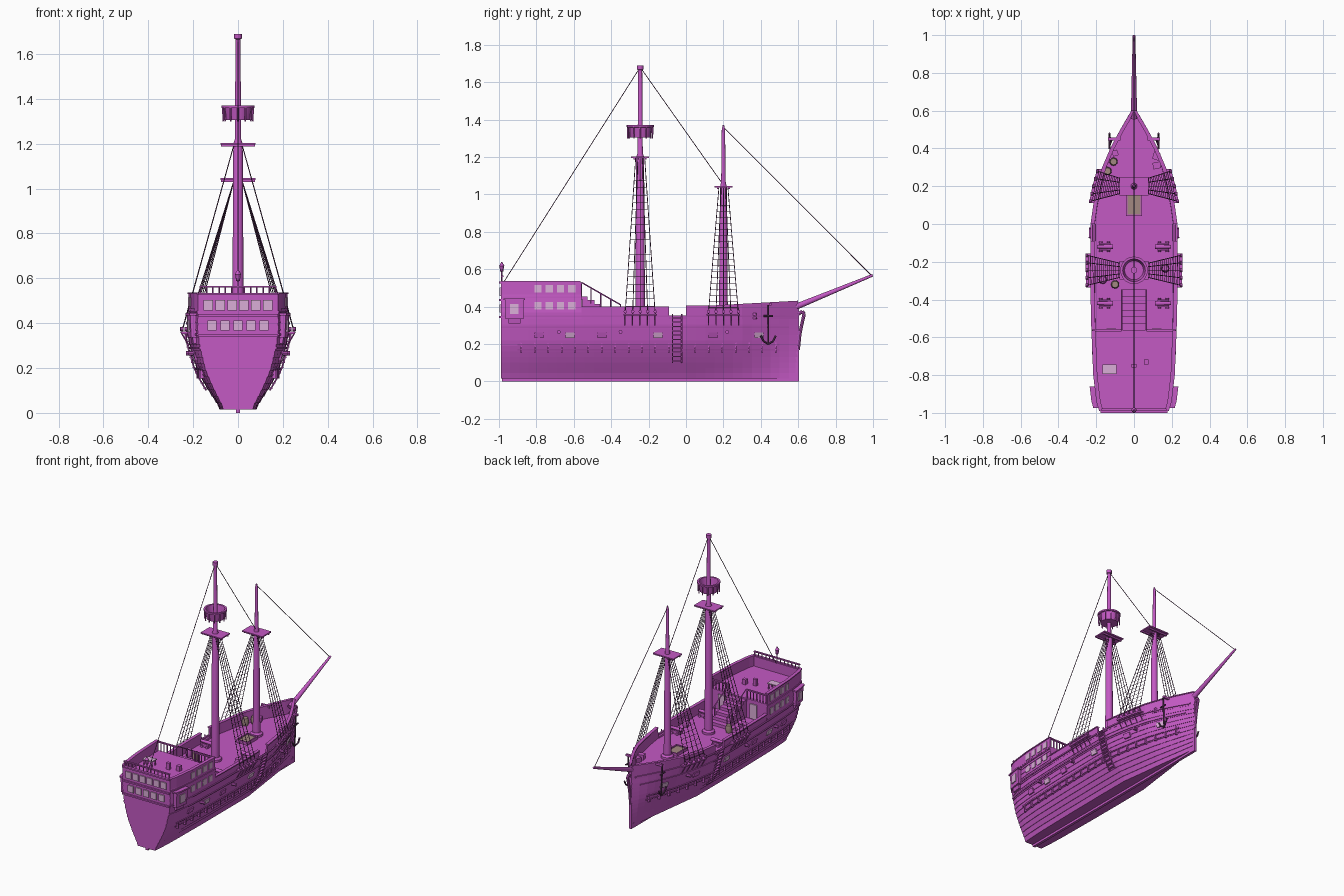
import bpy, bmesh, math
from mathutils import Vector, Matrix

if "Cube" in bpy.data.objects:
    bpy.data.objects.remove(bpy.data.objects["Cube"])

def mat(name, col):
    m = bpy.data.materials.new(name)
    m.diffuse_color = col
    m.use_nodes = True
    m.node_tree.nodes["Principled BSDF"].inputs["Base Color"].default_value = m.diffuse_color
    return m

WOOD = mat("painted_wood", (0.55, 0.10, 0.55, 1))
PALE = mat("pale_glass", (0.70, 0.42, 0.68, 1))
KHAKI = mat("khaki_wood", (0.36, 0.25, 0.22, 1))
ROPE = mat("dark_rope", (0.12, 0.04, 0.12, 1))

def interp(pts, t):
    for (a, u), (b, v) in zip(pts, pts[1:]):
        if t <= b:
            return u + (v - u) * max(0, (t - a) / (b - a))
    return pts[-1][1]

PLAN = [(-1, .175), (-.95, .192), (-.8, .21), (-.5, .222), (-.2, .226), (0, .224), (.1, .21),
        (.2, .19), (.3, .163), (.4, .12), (.5, .067), (.6, .008)]
SECT = [(.02, .35), (.1, .58), (.15, .71), (.2, .82), (.3, .95), (.36, 1), (.55, 1)]

def hw(y, z):
    """Half width of the hull at length y and height z."""
    return interp(PLAN, y) * interp(SECT, z) ** (1 + 1.2 * max(0, y))

def finish(name, bm, m=WOOD, mirror=False, smooth=False):
    bmesh.ops.recalc_face_normals(bm, faces=bm.faces)
    me = bpy.data.meshes.new(name)
    bm.to_mesh(me)
    bm.free()
    me.materials.append(m)
    ob = bpy.data.objects.new(name, me)
    bpy.context.collection.objects.link(ob)
    if mirror:
        ob.modifiers.new("mirror", 'MIRROR')
    if smooth:
        bpy.context.view_layer.objects.active = ob
        ob.select_set(True)
        bpy.ops.object.shade_smooth_by_angle(angle=math.radians(40))
        ob.select_set(False)
    return ob

def loft(bm, rings):
    vs = [[bm.verts.new(p) for p in r] for r in rings]
    n = len(vs[0])
    for a, b in zip(vs, vs[1:]):
        for i in range(n):
            bm.faces.new((a[i], a[(i + 1) % n], b[(i + 1) % n], b[i]))
    bm.faces.new(vs[0])
    bm.faces.new(vs[-1])

def stations(y0, y1, step=.05):
    n = max(1, math.ceil((y1 - y0) / step))
    return [y0 + (y1 - y0) * i / n for i in range(n + 1)]

def block(name, y0, y1, z0, z1, rows):
    """Solid slice of the hull with overlapping planks."""
    rings = []
    for y in stations(y0, y1):
        side = []
        for i in range(rows):
            a, b = z0 + (z1 - z0) * i / rows, z0 + (z1 - z0) * (i + 1) / rows
            side += [(hw(y, a) + .003, y, a), (hw(y, b), y, b)]
        rings.append(side + [(-x, q, z) for x, q, z in reversed(side)])
    bm = bmesh.new()
    loft(bm, rings)
    return finish(name, bm)

def strip(name, y0, y1, z0, z1, inner, outer, m=WOOD):
    """Band that follows both hull sides; z0/z1 may be functions of y."""
    rings = []
    for y in stations(y0, y1):
        a = z0(y) if callable(z0) else z0
        b = z1(y) if callable(z1) else z1
        rings.append([(max(0, hw(y, z) + o), y, z) for z, o in
                      ((a, inner), (a, outer), (b, outer), (b, inner))])
    bm = bmesh.new()
    loft(bm, rings)
    return finish(name, bm, m, True)

def boxes(name, items, m=WOOD, mirror=False):
    """Items are (centre, size[, yaw])."""
    bm = bmesh.new()
    for c, s, *yaw in items:
        M = Matrix.Translation(c) @ Matrix.Rotation(yaw[0] if yaw else 0, 4, 'Z') @ Matrix.Diagonal((*s, 1))
        bmesh.ops.create_cube(bm, size=1, matrix=M)
    return finish(name, bm, m, mirror)

def rods(name, segs, r, n=5, m=WOOD, mirror=False, r2=None):
    bm = bmesh.new()
    for p, q in segs:
        p, q = Vector(p), Vector(q)
        M = Matrix.Translation((p + q) / 2) @ (q - p).to_track_quat('Z', 'Y').to_matrix().to_4x4()
        bmesh.ops.create_cone(bm, cap_ends=True, segments=n, radius1=r, radius2=r if r2 is None else r2,
                              depth=(q - p).length, matrix=M)
    return finish(name, bm, m, mirror, n > 7)

def lathe(name, prof, x, y, n=20, m=WOOD):
    bm = bmesh.new()
    loft(bm, [[(x + r * math.cos(2 * math.pi * i / n), y + r * math.sin(2 * math.pi * i / n), z)
               for i in range(n)] for r, z in prof])
    return finish(name, bm, m, False, True)

def path(pts):
    return list(zip(pts, pts[1:]))

# Hull, aft castle and keel
DECK, POOP = .335, .465
sheer = lambda y: .40 + .025 * max(0, (y - .15) / .45)
block("hull", -.99, .6, .015, DECK, 11)
block("aft_castle", -.99, -.56, DECK, POOP, 4)
boxes("keel", [((0, -.2, .016), (.018, 1.57, .032)), ((0, .594, .21), (.016, .018, .42))])

# Bulwarks with cap rails, leaving an entry gap amidships
for nm, y0, y1, z0, z1 in (("aft", -.99, -.565, POOP, lambda y: .53), ("mid", -.56, -.09, DECK, lambda y: .395),
                           ("fore", 0, .6, DECK, sheer)):
    strip(nm + "_bulwark", y0, y1, z0, z1, -.012, .001)
    strip(nm + "_cap_rail", y0, y1, z1, lambda y: z1(y) + .007, -.016, .006)
strip("entry_sill", -.09, 0, DECK, .345, -.016, .006)

# Wales and their ribs along the side
for i, (z, y1) in enumerate(((.165, .5), (.192, .5), (.285, .55), (.345, .58))):
    strip(f"wale_{i}", -.99 if i > 1 else -.9, y1, z, z + .008, -.004, .007)
strip("castle_moulding", -.99, -.56, .447, .455, -.004, .006)
boxes("side_ribs", [((hw(y, .18) + .003, y, .18), (.016, .008, .055)) for y in stations(-.88, .48, .075)], mirror=True)

# Gun ports with muzzles
ports = (-.785, -.62, -.45, -.15, .145, .39)
for i, y in enumerate(ports):
    strip(f"port_lid_{i}", y - .024, y + .024, .232, .262, -.004, .010, PALE if i % 2 else WOOD)
rods("port_muzzles", [((hw(y, .26) - .02, y, .265), (hw(y, .26) + .03, y, .265)) for y in (-.68, -.35, .22)],
     .010, 8, mirror=True)

# Stern face: mouldings, windows and taffrail
boxes("stern_mouldings", [((0, -.992, z), (.355, .016, .010)) for z in (.345, .435, .53)])
boxes("stern_upper_wall", [((0, -.983, .497), (.345, .014, .07))])
boxes("stern_windows", [(((i - 2.5) * .053, -.993, .48), (.042, .008, .045)) for i in range(6)] +
      [(((i - 2) * .058, -.993, .39), (.042, .008, .045)) for i in range(5)], PALE)
rods("taffrail_posts", [((x * .028, -.983, .53), (x * .028, -.983, .563)) for x in range(-6, 7)], .0035)
boxes("taffrail", [((0, -.983, .563), (.345, .012, .007))])

# Quarter galleries and side windows
strip("quarter_gallery", -.965, -.87, .335, .435, -.01, .026)
strip("gallery_cap", -.975, -.86, .435, .445, -.01, .032)
strip("gallery_foot", -.95, -.885, .31, .335, -.01, .015)
strip("gallery_window", -.94, -.895, .36, .415, .02, .029, PALE)
for i in range(4):
    strip(f"side_window_{i}", -.81 + i * .06, -.772 + i * .06, .475, .515, -.004, .005, PALE)
    strip(f"low_side_window_{i}", -.81 + i * .06, -.772 + i * .06, .385, .425, -.004, .005, PALE)

# Stairs and rails at the front of the aft castle
boxes("stairs", [((0, -.545 + i * .036, (DECK + .455 - i * .02) / 2), (.13, .037, .455 - i * .02 - DECK)) for i in range(6)])
stair = lambda t, h: (.065, -.56 + .21 * t, .465 - .11 * t + h)
rods("stair_rail", [(stair(0, .065), stair(1, .055))] + [(stair(t / 4, -.02), stair(t / 4, .06)) for t in range(5)],
     .004, mirror=True)
boxes("castle_front_rail", [((.142, -.562, .525), (.154, .012, .008))], mirror=True)
rods("castle_front_posts", [((.07 + i * .024, -.562, POOP), (.07 + i * .024, -.562, .525)) for i in range(7)], .004, mirror=True)
boxes("castle_doors", [((.12, -.557, .39), (.05, .008, .10))], PALE, True)

# Masts, bowsprit, tops and lookout
MY, FY = -.245, .2
lathe("main_mast", [(.026, DECK), (.021, 1.2), (.014, 1.22), (.011, 1.665), (.017, 1.668), (.017, 1.69)], 0, MY)
lathe("fore_mast", [(.024, DECK), (.018, 1.04), (.012, 1.07), (.009, 1.345), (.004, 1.37)], 0, FY)
for nm, y in (("main", MY), ("fore", FY)):
    lathe(nm + "_mast_collar", [(.04, DECK), (.04, .35), (.028, .36)], 0, y)
for nm, y, z in (("main", MY, 1.2), ("fore", FY, 1.042)):
    boxes(nm + "_top", [((0, y, z), (.155, .096, .008)), ((0, y + .03, z - .008), (.15, .01, .01)),
                        ((0, y - .03, z - .008), (.15, .01, .01))])
lathe("lookout_tub", [(.012, 1.305), (.055, 1.305), (.065, 1.358), (.073, 1.36), (.073, 1.37), (.06, 1.37),
                      (.05, 1.315), (.012, 1.315)], 0, MY)
ring = [(math.cos(a * math.pi / 6), math.sin(a * math.pi / 6)) for a in range(12)]
rods("lookout_staves", [((.066 * c, MY + .066 * s, 1.30), (.068 * c, MY + .068 * s, 1.365)) for c, s in ring], .004)
rods("bowsprit", [((0, .56, .388), (0, .998, .568))], .017, 12, r2=.007)

# Standing rigging
rods("stays", [((0, MY, 1.68), (0, -.975, .53)), ((0, MY, 1.68), (0, FY, 1.05)), ((0, FY, 1.36), (0, .99, .568))],
     .0022, 5, ROPE)
for nm, my, top in (("main", MY, 1.195), ("fore", FY, 1.035)):
    strip(nm + "_channel", my - .09, my + .09, .352, .362, -.01, .030)
    feet = [Vector((hw(my + k, .36) + .025, my + k, .362)) for k in (-.08, -.04, 0, .04, .08)]
    heads = [Vector((.018, my + k, top)) for k in (-.024, -.012, 0, .012, .024)]
    rods(nm + "_shrouds", list(zip(feet, heads)), .0022, 5, ROPE, True)
    rat = []
    for i in range(1, 19):
        rat += path([f.lerp(h, i / 21) for f, h in zip(feet, heads)])
    rods(nm + "_ratlines", rat, .0013, 4, ROPE, True)
    rods(nm + "_deadeyes", [(f - Vector((.007, 0, 0)), f + Vector((.007, 0, 0))) for f in
                            [g + Vector((0, 0, .012)) for g in feet]], .009, 8, mirror=True)
    rods(nm + "_chains", [(f - Vector((0, 0, .01)), (hw(f.y, .3) + .005, f.y, .30)) for f in feet], .003, 5, mirror=True)

# Boarding ladder over the side
rods("ladder_rails", [s for y in (-.072, -.022) for s in
                      path([(hw(y, z) + .012, y, z) for z in (.10, .15, .2, .3, .36)])], .004, mirror=True)
boxes("ladder_rungs", [((hw(-.047, z) + .011, -.047, z), (.014, .05, .006)) for z in stations(.11, .34, .024)], mirror=True)

# Bow: catheads, anchors and beakhead knee
boxes("catheads", [((.105, .45, .412), (.065, .014, .014))], mirror=True)
ax = .13
rods("anchors", [((ax, .44, .41), (ax - .01, .44, .20)), ((ax, .415, .35), (ax, .465, .35))] +
     path([(ax, .40, .245), (ax, .415, .215), (ax - .01, .44, .20), (ax, .465, .215), (ax, .48, .245)]), .0055, 6, ROPE, True)
rods("beakhead", path([(0, .60, .17), (0, .608, .25), (0, .62, .31), (0, .632, .36), (0, .622, .375), (0, .60, .36)]), .009, 8)

# Deck guns
guns = [(x, y) for x in (.155,) for y in (-.12, -.42)]
boxes("gun_carriages", [((x, y + s * .016, .35), (.06, .008, .024)) for x, y in guns for s in (-1, 1)] +
      [((x, y, .347), (.05, .03, .01)) for x, y in guns], mirror=True)
rods("gun_wheels", [((x + dx, y - .027, .344), (x + dx, y + .027, .344)) for x, y in guns for dx in (-.02, .02)],
     .009, 8, mirror=True)
rods("gun_barrels", [((x - .045, y, .368), (x + .04, y, .368)) for x, y in guns], .013, 10, mirror=True, r2=.009)

# Deck cargo
for i, (x, y, m) in enumerate(((-.165, -.295, WOOD), (.165, -.235, WOOD), (-.108, .33, KHAKI), (-.14, .28, KHAKI), (-.1, -.32, KHAKI))):
    lathe(f"barrel_{i}", [(.017, DECK), (.022, .36), (.017, .385)], x, y, 12, m)
boxes("crates", [((.12, .31, .352), (.04, .035, .034), .2), ((.118, .36, .35), (.035, .04, .03), -.3),
                 ((-.1, .375, .35), (.03, .03, .03), .3)])
boxes("hatch_coaming", [((s * .038, .10, .345), (.008, .115, .02)) for s in (-1, 1)] +
      [((0, .10 + s * .054, .345), (.084, .008, .02)) for s in (-1, 1)])
boxes("hatch_cover", [((0, .10, .342), (.07, .104, .012))], KHAKI)

# Aft deck furniture: chart table, stool, binnacle, and stern lantern
boxes("chart_table", [((-.13, -.77, .505), (.075, .05, .006))], PALE)
boxes("furniture", [((-.13 + sx * .03, -.77 + sy * .018, .485), (.006, .006, .04)) for sx in (-1, 1) for sy in (-1, 1)] +
      [((.065, -.73, .482), (.025, .025, .035)), ((0, -.75, .487), (.025, .02, .045))])
lathe("stern_lantern", [(.003, .53), (.003, .585), (.009, .59), (.012, .615), (.014, .618), (.002, .64)], 0, -.985, 8)
